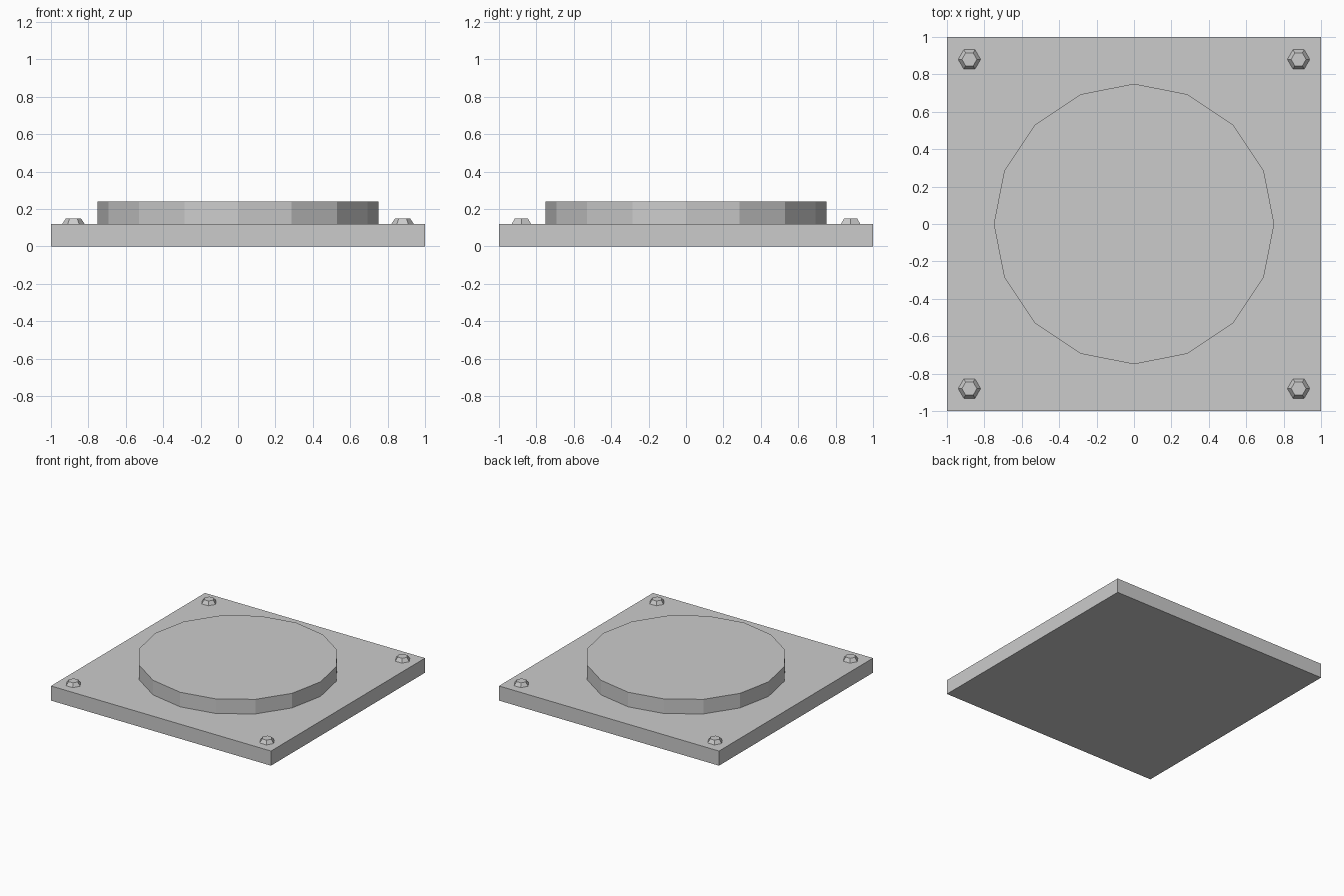
import bpy, bmesh, math

if "Cube" in bpy.data.objects:
    bpy.data.objects.remove(bpy.data.objects["Cube"])

SIDES = 16
PLATE_Z = 0.12

grey = bpy.data.materials.new("light_grey")
grey.diffuse_color = (0.6, 0.6, 0.6, 1)
grey.use_nodes = True
grey.node_tree.nodes["Principled BSDF"].inputs["Base Color"].default_value = grey.diffuse_color


def finish(name, bm):
    bmesh.ops.recalc_face_normals(bm, faces=bm.faces)
    mesh = bpy.data.meshes.new(name)
    bm.to_mesh(mesh)
    bm.free()
    mesh.materials.append(grey)
    ob = bpy.data.objects.new(name, mesh)
    bpy.context.collection.objects.link(ob)
    return ob


def loop(bm, z, radius=None):
    """16 points on a circle, or on the 2 x 2 square when no radius is given."""
    verts = []
    for i in range(SIDES):
        a = 2 * math.pi * i / SIDES
        c, s = math.cos(a), math.sin(a)
        r = radius or 1 / max(abs(c), abs(s))
        verts.append(bm.verts.new((r * c, r * s, z)))
    return verts


# Square plate with a flush ring and a raised disc, as nested loops
bm = bmesh.new()
loops = [loop(bm, 0), loop(bm, PLATE_Z), loop(bm, PLATE_Z, 0.95),
         loop(bm, PLATE_Z, 0.75), loop(bm, 0.24, 0.75)]
for low, high in zip(loops, loops[1:]):
    for i in range(SIDES):
        j = (i + 1) % SIDES
        bm.faces.new((low[i], low[j], high[j], high[i]))
bm.faces.new(loops[0][::-1])
bm.faces.new(loops[-1])
finish("base_plate_with_disc", bm)

# Tapered hexagonal bolt heads in the corners
for x in (-0.88, 0.88):
    for y in (-0.88, 0.88):
        bm = bmesh.new()
        bmesh.ops.create_cone(bm, cap_ends=True, segments=6,
                              radius1=0.06, radius2=0.04, depth=0.03)
        # Turn the hexagon so that corners point along x
        if max(v.co.x for v in bm.verts) < 0.059:
            for v in bm.verts:
                v.co.x, v.co.y = v.co.y, -v.co.x
        bolt = finish("corner_bolt", bm)
        bolt.location = (x, y, PLATE_Z + 0.015)
